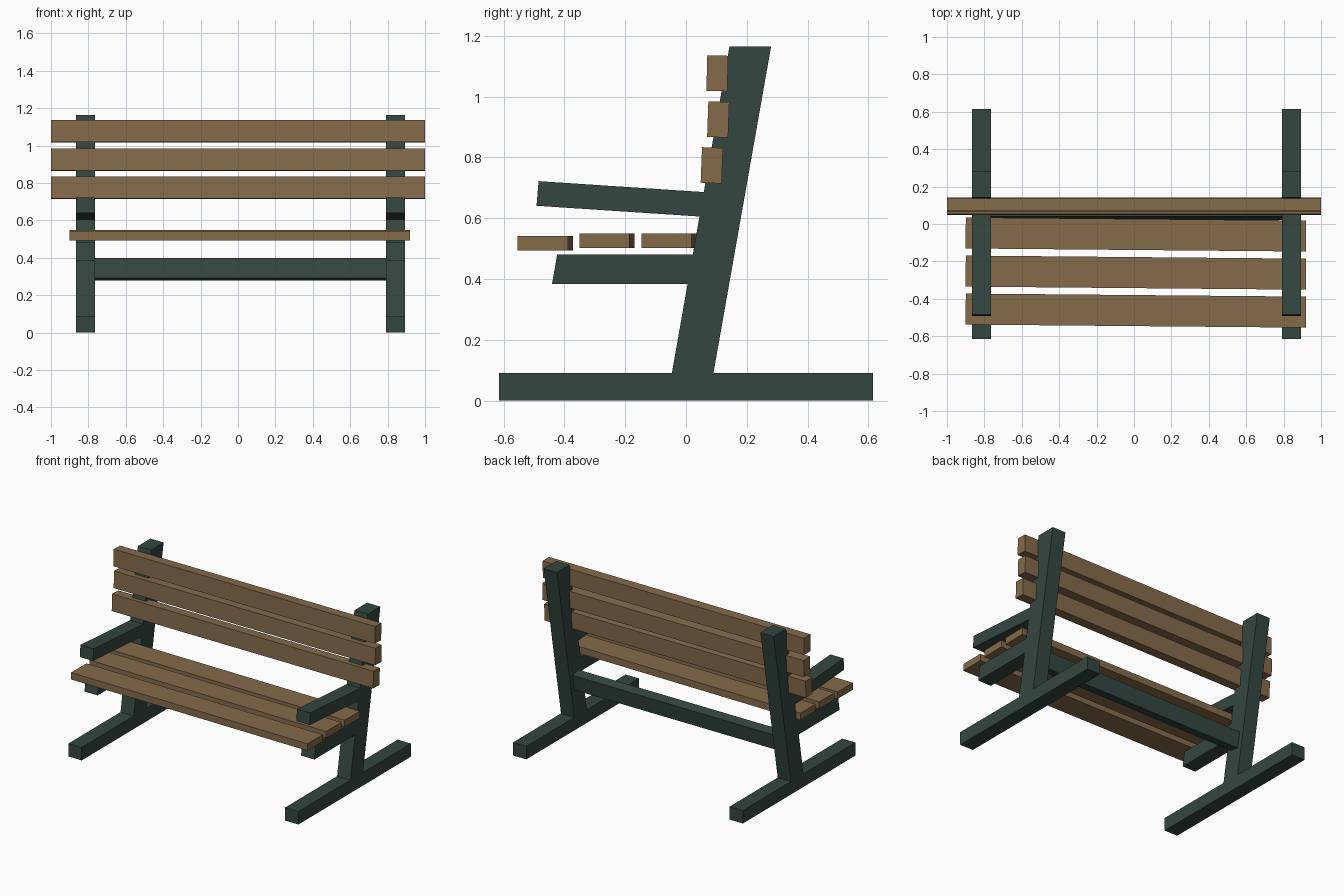
import bpy
import bmesh
from math import radians
from mathutils import Matrix, Vector

if "Cube" in bpy.data.objects:
    bpy.data.objects.remove(bpy.data.objects["Cube"])


def material(name, rgb):
    m = bpy.data.materials.new(name)
    m.diffuse_color = (*rgb, 1.0)
    m.use_nodes = True
    m.node_tree.nodes["Principled BSDF"].inputs["Base Color"].default_value = m.diffuse_color
    return m


WOOD = material("brown wood", (0.235, 0.147, 0.070))
GREEN = material("dark green paint", (0.035, 0.062, 0.052))


def finish(name, bm, mat):
    bmesh.ops.recalc_face_normals(bm, faces=bm.faces)
    me = bpy.data.meshes.new(name)
    bm.to_mesh(me)
    bm.free()
    me.materials.append(mat)
    ob = bpy.data.objects.new(name, me)
    bpy.context.collection.objects.link(ob)
    return ob


def box(name, centre, size, mat, rot=(0, 'X')):
    """Box of a given size, turned about one axis (degrees)."""
    bm = bmesh.new()
    bmesh.ops.create_cube(bm, size=1.0)
    xf = (Matrix.Translation(centre) @ Matrix.Rotation(radians(rot[0]), 4, rot[1])
          @ Matrix.Diagonal((*size, 1.0)))
    bm.transform(xf)
    return finish(name, bm, mat)


def side_profile(name, points, x0, x1, mat):
    """Side outline (y, z) extruded across x."""
    bm = bmesh.new()
    face = bm.faces.new([bm.verts.new((x0, y, z)) for y, z in points])
    ext = bmesh.ops.extrude_face_region(bm, geom=[face])
    verts = [v for v in ext["geom"] if isinstance(v, bmesh.types.BMVert)]
    bmesh.ops.translate(bm, verts=verts, vec=Vector((x1 - x0, 0, 0)))
    return finish(name, bm, mat)


# Side frames: foot, leaning post, seat support and armrest
FRAME = {
    "foot": [(-0.615, 0), (0.615, 0), (0.615, 0.09), (-0.615, 0.09)],
    "post": [(-0.047, 0.088), (0.09, 0.088), (0.28, 1.165), (0.143, 1.165)],
    "seat_support": [(-0.441, 0.383), (0.05, 0.383), (0.067, 0.481), (-0.424, 0.481)],
    "armrest": [(-0.492, 0.641), (0.10, 0.602), (0.105, 0.683), (-0.485, 0.722)],
}
for side, x0, x1 in (("left", -0.866, -0.765), ("right", 0.791, 0.893)):
    for part, outline in FRAME.items():
        side_profile(f"{side}_{part}", outline, x0, x1, GREEN)

# Cross beam between the posts, leaning with them
box("cross_beam", (0.013, 0.066, 0.34), (1.56, 0.07, 0.11), GREEN, (-10, 'X'))

# Seat slats, slightly skewed
for i, (y, z) in enumerate(((-0.463, 0.518), (-0.26, 0.526), (-0.056, 0.526))):
    box(f"seat_slat_{i + 1}", (0.01, y, z), (1.82, 0.166, 0.048), WOOD, (-0.52, 'Z'))

# Backrest slats, tipped back a little
for i, (y, z, tilt) in enumerate(((0.085, 0.774, -2.2), (0.106, 0.925, -2), (0.103, 1.077, -1.5))):
    box(f"back_slat_{i + 1}", (0, y, z), (2.0, 0.069, 0.117), WOOD, (tilt, 'X'))
